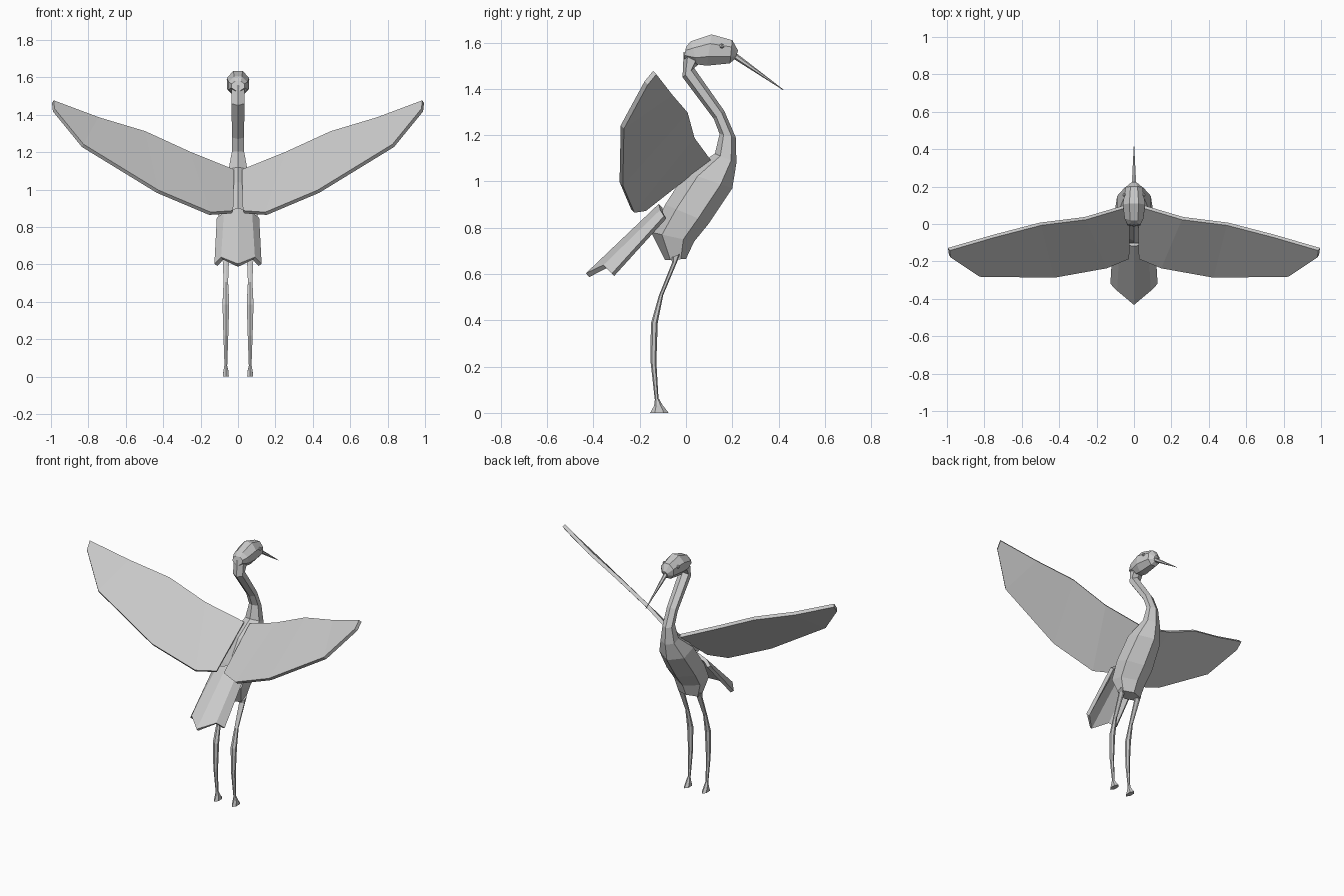
import bpy, bmesh, math
from mathutils import Vector

if "Cube" in bpy.data.objects:
    bpy.data.objects.remove(bpy.data.objects["Cube"])


def finish(name, bm, mirror=False, thickness=0):
    bmesh.ops.recalc_face_normals(bm, faces=bm.faces)
    me = bpy.data.meshes.new(name)
    bm.to_mesh(me)
    bm.free()
    ob = bpy.data.objects.new(name, me)
    bpy.context.collection.objects.link(ob)
    if thickness:
        s = ob.modifiers.new("thickness", 'SOLIDIFY')
        s.thickness, s.offset = thickness, 0
    if mirror:
        m = ob.modifiers.new("mirror", 'MIRROR')
        m.use_clip = False
        m.use_mirror_merge = False
    return ob


def loft(name, rings, sides, x=0, turn=0, mirror=False):
    """Rings are (y, z of back edge, y, z of front edge, half width)."""
    bm = bmesh.new()
    angles = [2 * math.pi * (i + turn) / sides for i in range(sides)]
    kc = max(math.cos(a) for a in angles)
    ks = max(math.sin(a) for a in angles)
    loops = []
    for y0, z0, y1, z1, w in rings:
        c = Vector((x, (y0 + y1) / 2, (z0 + z1) / 2))
        d = Vector((0, (y0 - y1) / 2, (z0 - z1) / 2))
        loops.append([bm.verts.new(c + d * (math.cos(a) / kc)
                      + Vector((w * math.sin(a) / ks, 0, 0))) for a in angles])
    for a, b in zip(loops, loops[1:]):
        for i in range(sides):
            j = (i + 1) % sides
            bm.faces.new((a[i], a[j], b[j], b[i]))
    bm.faces.new(loops[0])
    bm.faces.new(loops[-1])
    return finish(name, bm, mirror)


def sheet(name, edge_a, edge_b, thickness, mirror=False):
    """Strip of quads between two edges, given thickness."""
    bm = bmesh.new()
    a = [bm.verts.new(p) for p in edge_a]
    b = [bm.verts.new(p) for p in edge_b]
    for i in range(len(a) - 1):
        bm.faces.new((a[i], a[i + 1], b[i + 1], b[i]))
    return finish(name, bm, mirror, thickness)


# Neck and body in one skin
loft("neck_and_body", [
    (-0.01, 1.56, 0.06, 1.51, .035),
    (-0.015, 1.45, 0.035, 1.49, .035),
    (0.12, 1.27, 0.165, 1.305, .032),
    (0.145, 1.205, 0.215, 1.19, .033),
    (0.125, 1.12, 0.218, 1.08, .05),
    (0.0, 1.04, 0.20, 0.97, .09),
    (-0.09, 0.90, 0.10, 0.82, .105),
    (-0.15, 0.78, 0.035, 0.74, .095),
    (-0.09, 0.66, 0.0, 0.665, .07)], 6)

# Head
loft("head", [
    (0.0, 1.58, -0.01, 1.53, .035),
    (0.02, 1.605, 0.05, 1.505, .05),
    (0.11, 1.635, 0.09, 1.50, .06),
    (0.20, 1.61, 0.19, 1.51, .045),
    (0.225, 1.565, 0.212, 1.53, .016)], 8, turn=.5)

# Beak
loft("beak", [
    (0.215, 1.556, 0.205, 1.53, .012),
    (0.422, 1.396, 0.42, 1.394, .001)], 6)

# Eyes
bm = bmesh.new()
bmesh.ops.create_icosphere(bm, subdivisions=1, radius=.012)
bmesh.ops.translate(bm, verts=bm.verts, vec=(.05, .155, 1.585))
finish("eyes", bm, mirror=True)

# Wings: leading edge, trailing edge
sheet("wings",
      [(.025, .10, 1.10), (.26, .03, 1.195), (.5, 0, 1.305),
       (.75, -.065, 1.38), (.99, -.135, 1.47)],
      [(.03, -.18, .88), (.15, -.23, .872), (.43, -.28, .99),
       (.83, -.275, 1.235), (.985, -.172, 1.425)], .022, mirror=True)

# Tail: folded roof-like fan with a notched end
sheet("tail",
      [(-.105, -.09, .845), (-.07, -.105, .87), (0, -.11, .895),
       (.07, -.105, .87), (.105, -.09, .845)],
      [(-.118, -.315, .597), (-.085, -.35, .632), (0, -.425, .595),
       (.085, -.35, .632), (.118, -.315, .597)], .022)

# Legs with knee and ankle
loft("legs", [
    (-.065, .67, -.02, .69, .02),
    (-.06, .65, -.035, .66, .018),
    (-.118, .505, -.098, .51, .012),
    (-.152, .385, -.122, .39, .018),
    (-.153, .22, -.128, .22, .013),
    (-.134, .05, -.118, .05, .007)], 6, x=.065, mirror=True)

# Feet
loft("feet", [
    (-.134, .06, -.116, .06, .007),
    (-.138, .03, -.102, .035, .013),
    (-.155, 0, -.075, 0, .016)], 6, x=.065, mirror=True)
